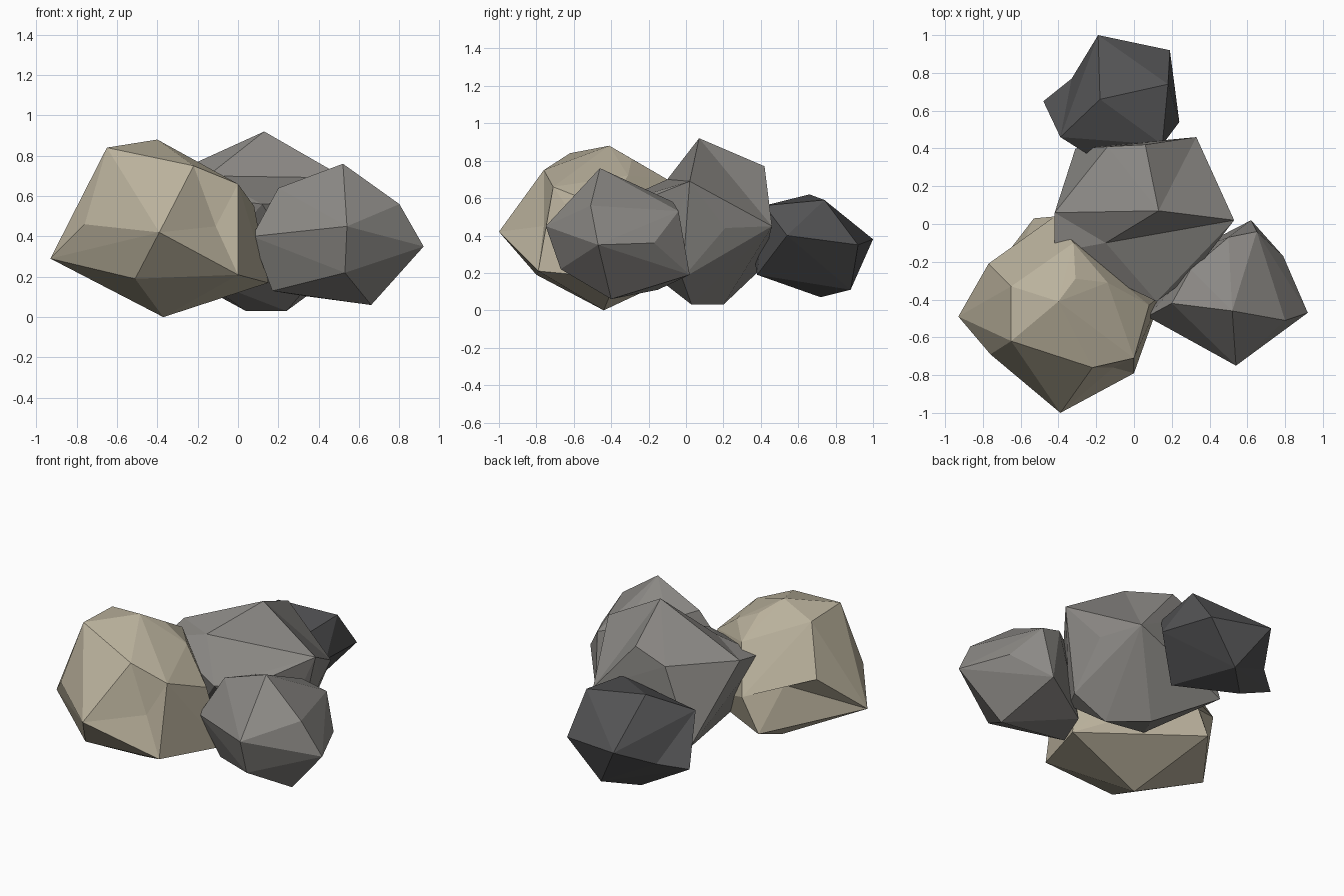
import bpy, bmesh
from mathutils import Vector

if "Cube" in bpy.data.objects:
    bpy.data.objects.remove(bpy.data.objects["Cube"])


def along(a, b):
    """Pick the facets that share the edge between two corners."""
    def pick(f):
        return all(min((v.co - Vector(c)).length for v in f.verts) < .001 for c in (a, b))
    return pick


def pull(bm, point, pick):
    """Swap the picked facets for a fan to a point: a hollow or a peak."""
    near = {f for f in bm.faces if pick(f)}
    if not near:
        return
    rim = [(lp.vert, lp.link_loop_next.vert) for f in near for lp in f.loops
           if any(g not in near for g in lp.edge.link_faces)]
    bmesh.ops.delete(bm, geom=list(near), context='FACES_ONLY')
    tip = bm.verts.new(point)
    for a, b in rim:
        bm.faces.new((a, b, tip))
    bmesh.ops.delete(bm, geom=[e for e in bm.edges if not e.link_faces], context='EDGES')


def boulder(name, colour, corners, pulls=()):
    """Faceted stone: convex skin over a few corner points, then pulled facets."""
    bm = bmesh.new()
    for c in corners:
        bm.verts.new(c)
    bmesh.ops.convex_hull(bm, input=bm.verts[:])
    spare = [v for v in bm.verts if not v.link_faces]
    bmesh.ops.delete(bm, geom=spare, context='VERTS')
    bmesh.ops.recalc_face_normals(bm, faces=bm.faces[:])
    for point, pick in pulls:
        pull(bm, point, pick)
    bmesh.ops.recalc_face_normals(bm, faces=bm.faces[:])
    mesh = bpy.data.meshes.new(name)
    bm.to_mesh(mesh)
    bm.free()
    mat = bpy.data.materials.new(name + "_stone")
    mat.diffuse_color = (*colour, 1)
    mat.use_nodes = True
    mat.node_tree.nodes["Principled BSDF"].inputs["Base Color"].default_value = mat.diffuse_color
    mesh.materials.append(mat)
    obj = bpy.data.objects.new(name, mesh)
    bpy.context.collection.objects.link(obj)
    return obj


GREY = (0.26, 0.25, 0.235)

# large sandy boulder, front left
boulder("sandy_boulder", (0.50, 0.45, 0.34), [
    (-.39, -1.0, .42), (-.22, -.76, .75), (-.65, -.62, .84), (-.40, -.41, .88),
    (-.76, -.69, .46), (-.93, -.49, .29), (-.51, -.80, .19), (0, -.79, .21),
    (0, -.71, .66), (-.37, -.44, 0), (-.77, -.21, .54), (-.65, -.33, .83),
    (-.53, .03, .22), (-.42, .04, .43), (-.31, -.29, .81), (-.32, -.10, .70),
    (-.14, -.31, .72), (.08, -.43, .55), (.15, -.37, .17)],
    [((-.60, -.13, .49), along((-.77, -.21, .54), (-.53, .03, .22))),
     ((-.11, -.76, .45), lambda f: all(v.co.y < -.7 and v.co.x > -.45 and v.co.z > .2
                                       for v in f.verts))])

# central boulder: a front shelf, with the summit pulled up behind it
boulder("central_boulder", GREY, [
    (.06, .42, .77), (-.14, .41, .69), (-.42, .06, .67), (-.15, -.10, .70),
    (-.42, -.15, .63), (.53, .02, .69), (.43, .21, .44),
    (.33, .46, .45), (-.31, .40, .22), (.12, -.41, .56), (.30, -.28, .57),
    (.04, .20, .03), (.24, .03, .03), (.43, -.02, .17), (.36, -.15, .17),
    (-.20, -.15, .20)],
    [((.13, .07, .92), lambda f: f.normal.z > .3 and all(v.co.y > -.12 for v in f.verts))])

# right boulder
boulder("right_boulder", GREY, [
    (.52, -.46, .76), (.80, -.51, .56), (.92, -.47, .35), (.54, -.75, .45),
    (.53, -.67, .22), (.66, -.40, .06), (.07, -.49, .40), (.79, -.17, .36),
    (.65, -.04, .53), (.62, .02, .19), (.50, -.07, .58), (.30, -.24, .62),
    (.20, -.42, .64), (.17, -.42, .13), (.29, -.15, .11)])

# small dark boulder at the back
boulder("dark_boulder", (0.085, 0.085, 0.088), [
    (-.18, .66, .62), (-.19, 1.0, .38), (.19, .92, .35), (.18, .74, .59),
    (.24, .54, .40), (-.02, .88, .11), (-.19, .72, .07), (.04, .38, .19),
    (-.48, .65, .22), (-.39, .46, .50), (-.20, .34, .43), (.15, .42, .56)],
    [((-.33, .77, .26), along((-.48, .65, .22), (-.19, 1.0, .38)))])
